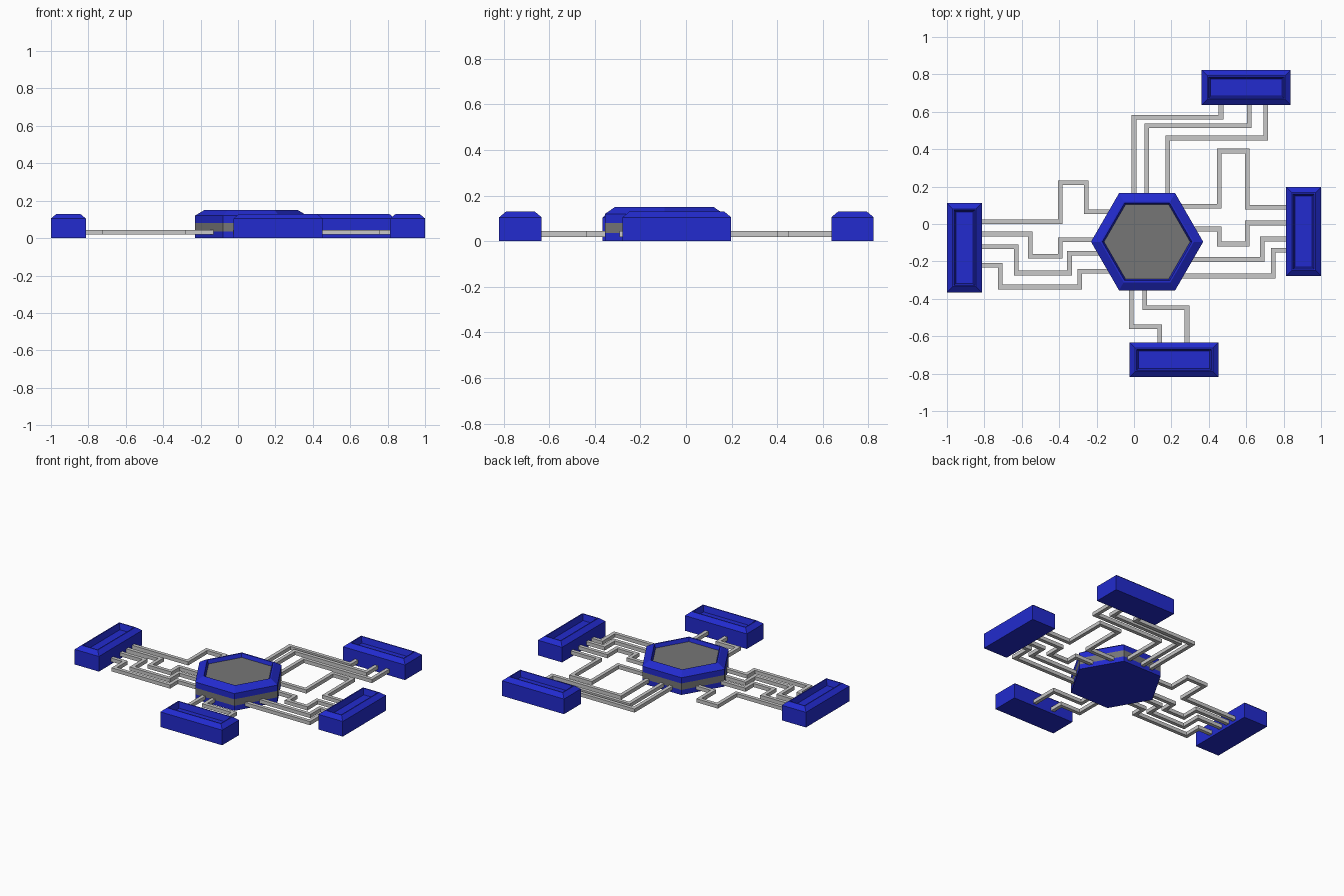
import bpy, bmesh, math
from mathutils import Vector

cube = bpy.data.objects.get("Cube")
if cube:
    bpy.data.objects.remove(cube, do_unlink=True)


def material(name, rgb):
    m = bpy.data.materials.new(name)
    m.use_nodes = True
    m.diffuse_color = (*rgb, 1)
    m.node_tree.nodes["Principled BSDF"].inputs["Base Color"].default_value = (*rgb, 1)
    return m


blue = material("blue", (0.016, 0.024, 0.62))
dark_grey = material("dark grey", (0.18, 0.18, 0.18))
light_grey = material("light grey", (0.58, 0.58, 0.58))


def loft(name, rings, mats, colours):
    """Join a stack of rings, cap both ends; colours = one index per band, then top cap."""
    bm = bmesh.new()
    loops = [[bm.verts.new(p) for p in ring] for ring in rings]
    n = len(loops[0])
    bm.faces.new(loops[0][::-1])
    for a, b, colour in zip(loops, loops[1:], colours):
        for i in range(n):
            j = (i + 1) % n
            bm.faces.new((a[i], a[j], b[j], b[i])).material_index = colour
    bm.faces.new(loops[-1]).material_index = colours[-1]
    bmesh.ops.recalc_face_normals(bm, faces=bm.faces)
    mesh = bpy.data.meshes.new(name)
    bm.to_mesh(mesh)
    bm.free()
    for m in mats:
        mesh.materials.append(m)
    obj = bpy.data.objects.new(name, mesh)
    bpy.context.collection.objects.link(obj)
    return obj


# Central hexagonal hub: base, grey band, chamfered rim, sunken grey panel
def hexagon(radius, z):
    return [(0.07 + radius * math.cos(math.radians(60 * i)),
             -0.095 + radius * math.sin(math.radians(60 * i)), z) for i in range(6)]


hub = [(0.30, 0), (0.30, 0.035), (0.30, 0.08), (0.30, 0.12),
       (0.25, 0.15), (0.24, 0.15), (0.23, 0.125)]
loft("hexagon_hub", [hexagon(r, z) for r, z in hub], [blue, dark_grey],
     [0, 1, 0, 0, 0, 0, 1])


# Outer pads: chamfered blocks with a recessed top
def pad(name, x, y, width, depth):
    def ring(inset, z):
        w, d = width / 2 - inset, depth / 2 - inset
        return [(x + sx * w, y + sy * d, z)
                for sx, sy in ((-1, -1), (1, -1), (1, 1), (-1, 1))]
    levels = [(0, 0), (0, 0.105), (0.03, 0.13), (0.037, 0.13), (0.047, 0.09)]
    loft(name, [ring(*level) for level in levels], [blue], [0] * 5)


LONG, SHORT = 0.476, 0.186
pad("left_pad", 0.907, -0.04, SHORT, LONG)
pad("right_pad", -0.907, -0.127, SHORT, LONG)
pad("back_pad", 0.60, 0.73, LONG, SHORT)
pad("front_pad", 0.214, -0.726, LONG, SHORT)


# Traces: square bars with mitred right-angle corners.
# A path is a start point followed by alternating x / y stops.
def trace(name, start, stops, axis):
    points = [Vector(start)]
    for stop in stops:
        p = points[-1].copy()
        p[axis] = stop
        points.append(p)
        axis = 1 - axis
    dirs = [(b - a).normalized() for a, b in zip(points, points[1:])]
    rings = []
    half, low, high = 0.0125, 0.019, 0.044
    for i, p in enumerate(points):
        before, after = dirs[max(i - 1, 0)], dirs[min(i, len(dirs) - 1)]
        side = Vector((-before.y, before.x))
        if i not in (0, len(points) - 1):
            side += Vector((-after.y, after.x))
        a, b = p + side * half, p - side * half
        rings.append([(a.x, a.y, low), (b.x, b.y, low), (b.x, b.y, high), (a.x, a.y, high)])
    loft(name, rings, [light_grey], [0] * len(rings))


groups = {
    "back_trace": (1, [
        ((0.0, 0.15), (0.57, 0.465, 0.65)),
        ((0.068, 0.15), (0.525, 0.617, 0.65)),
        ((0.18, 0.15), (0.46, 0.705, 0.65))]),
    "left_trace": (0, [
        ((0.25, 0.095), (0.455, 0.39, 0.605, 0.09, 0.83)),
        ((0.31, -0.027), (0.455, -0.107, 0.605, 0.005, 0.83)),
        ((0.29, -0.19), (0.685, -0.08, 0.83)),
        ((0.24, -0.278), (0.745, -0.14, 0.83))]),
    "right_trace": (0, [
        ((-0.83, 0.012), (-0.395, 0.22, -0.255, 0.065, -0.12)),
        ((-0.83, -0.053), (-0.555, -0.172, -0.395, -0.085, -0.20)),
        ((-0.83, -0.122), (-0.63, -0.262, -0.345, -0.157, -0.17)),
        ((-0.83, -0.22), (-0.715, -0.337, -0.29, -0.252, -0.11))]),
    "front_trace": (1, [
        ((-0.015, -0.34), (-0.55, 0.137, -0.65)),
        ((0.058, -0.34), (-0.448, 0.283, -0.65))]),
}
for name, (axis, paths) in groups.items():
    for i, (start, stops) in enumerate(paths, 1):
        trace(f"{name}_{i}", start, stops, axis)
